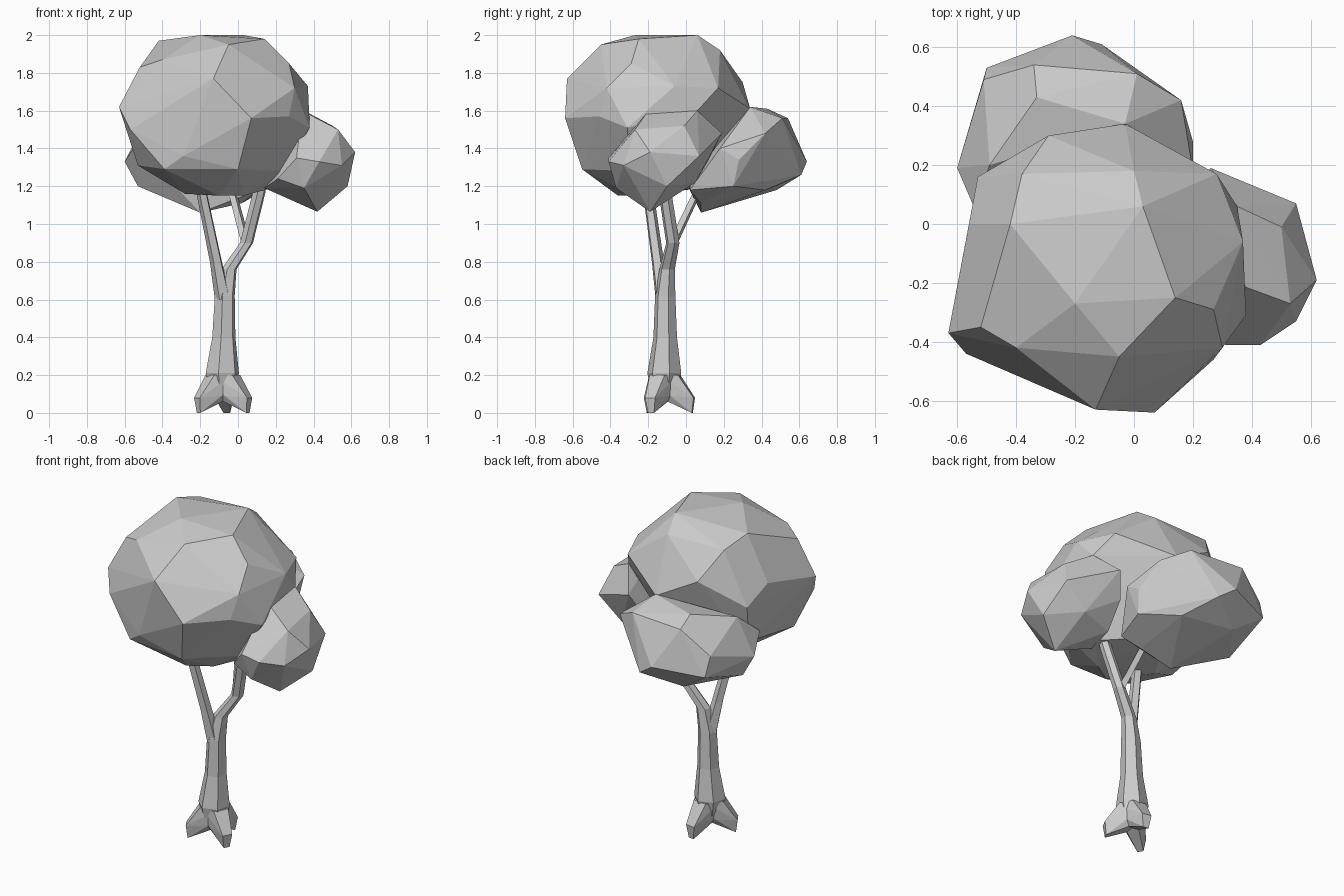
import bpy, bmesh
from math import cos, sin, tau, radians
from mathutils import Vector, Matrix


def finish(bm, name):
    bmesh.ops.recalc_face_normals(bm, faces=bm.faces[:])
    mesh = bpy.data.meshes.new(name)
    bm.to_mesh(mesh)
    bm.free()
    ob = bpy.data.objects.new(name, mesh)
    bpy.context.collection.objects.link(ob)
    return ob


def hull(name, pts):
    """Faceted convex lump around a handful of corner points."""
    bm = bmesh.new()
    vs = [bm.verts.new(p) for p in pts]
    bmesh.ops.convex_hull(bm, input=vs)
    loose = [v for v in bm.verts if not v.link_faces]
    bmesh.ops.delete(bm, geom=loose, context='VERTS')
    return finish(bm, name)


def limb(name, rings, sides, twist=0.0):
    """Tapered limb from level rings (x, y, z, radius)."""
    bm = bmesh.new()
    loops = []
    for x, y, z, r in rings:
        loops.append([bm.verts.new((x + r * cos(twist + tau * i / sides),
                                    y + r * sin(twist + tau * i / sides), z))
                      for i in range(sides)])
    for a, b in zip(loops, loops[1:]):
        for i in range(sides):
            j = (i + 1) % sides
            bm.faces.new((a[i], a[j], b[j], b[i]))
    bm.faces.new(loops[0][::-1])
    bm.faces.new(loops[-1])
    return finish(bm, name)


# trunk, running on into the right branch
limb("trunk", [(-.08, -.115, .09, .065), (-.083, -.115, .21, .092),
               (-.075, -.11, .4, .064), (-.07, -.11, .62, .055),
               (-.048, -.1, .76, .042), (.045, -.07, .9, .036),
               (.11, -.11, 1.16, .035), (.14, -.13, 1.3, .03)], 6, .3)

# three splayed roots with wide shoulders
root = [(-.02, .075, .21), (.08, .045, .21), (.04, .055, .1),
        (.16, .03, .09), (.15, .018, .01), (-.02, .04, .09)]
for n, ang in enumerate((211, 332, 82)):
    m = Matrix.Translation((-.08, -.115, -.01)) @ Matrix.Rotation(radians(ang), 4, 'Z')
    hull(f"root_{n + 1}", [m @ Vector((x, s * y, z)) for x, y, z in root for s in (1, -1)])

# forked branches
limb("left_branch", [(-.078, -.12, .6, .045), (-.115, -.15, .8, .034),
                     (-.19, -.2, 1.16, .03), (-.21, -.21, 1.3, .025)], 5, .5)
limb("back_branch", [(.045, -.07, .9, .03), (.02, -.03, .98, .026),
                     (-.03, .06, 1.17, .024), (-.06, .1, 1.3, .02)], 4, .4)

# main crown
hull("main_crown", [
    (.07, -.64, 1.56), (-.13, -.63, 1.77), (-.63, -.37, 1.62), (-.57, -.44, 1.5),
    (-.52, -.35, 1.83), (-.4, -.42, 1.87), (-.42, 0, 1.97), (-.2, -.27, 2.0),
    (.14, -.25, 1.98), (.03, .06, 2.0), (0, .18, 1.92), (-.38, .17, 1.92),
    (-.05, -.45, 1.95), (.27, -.29, 1.85), (.3, -.42, 1.72), (.27, -.46, 1.57),
    (.38, -.31, 1.51), (.37, -.06, 1.73), (.35, .06, 1.6), (.28, .17, 1.72),
    (-.03, .34, 1.61), (-.29, .3, 1.75), (-.53, .16, 1.6), (-.56, 0, 1.7),
    (-.29, -.55, 1.36), (0, -.55, 1.29), (-.39, -.5, 1.29), (-.53, -.3, 1.31),
    (.24, -.3, 1.28), (-.1, -.36, 1.15), (.03, -.28, 1.15), (.18, -.12, 1.19),
    (-.28, -.15, 1.16), (-.5, .1, 1.36), (-.1, .15, 1.2)])

# right crown
hull("right_crown", [
    (.34, -.2, 1.6), (.35, .06, 1.6), (.5, -.01, 1.52), (.53, -.27, 1.5),
    (.62, -.19, 1.38), (.55, .07, 1.36), (.55, -.33, 1.31), (.43, -.41, 1.33),
    (.31, -.41, 1.35), (.35, -.37, 1.19), (.58, -.1, 1.2), (.42, -.19, 1.065),
    (.26, .19, 1.48), (.19, 0, 1.19), (.14, -.2, 1.19), (.4, .05, 1.22),
    (.2, .12, 1.34), (.21, -.34, 1.24)])

# back crown
hull("back_crown", [
    (-.33, .43, 1.61), (-.34, .54, 1.56), (.01, .51, 1.56), (-.03, .34, 1.62),
    (-.21, .64, 1.33), (-.11, .61, 1.26), (-.5, .53, 1.3), (-.51, .49, 1.42),
    (.16, .42, 1.48), (.2, .28, 1.34), (.18, .25, 1.2), (-.6, .19, 1.33),
    (-.49, .2, 1.55), (-.53, .2, 1.2), (-.2, .08, 1.06), (.02, .08, 1.11),
    (-.54, .05, 1.42), (-.32, .48, 1.18), (0, .42, 1.18), (.11, .02, 1.18),
    (.2, .18, 1.4)])
